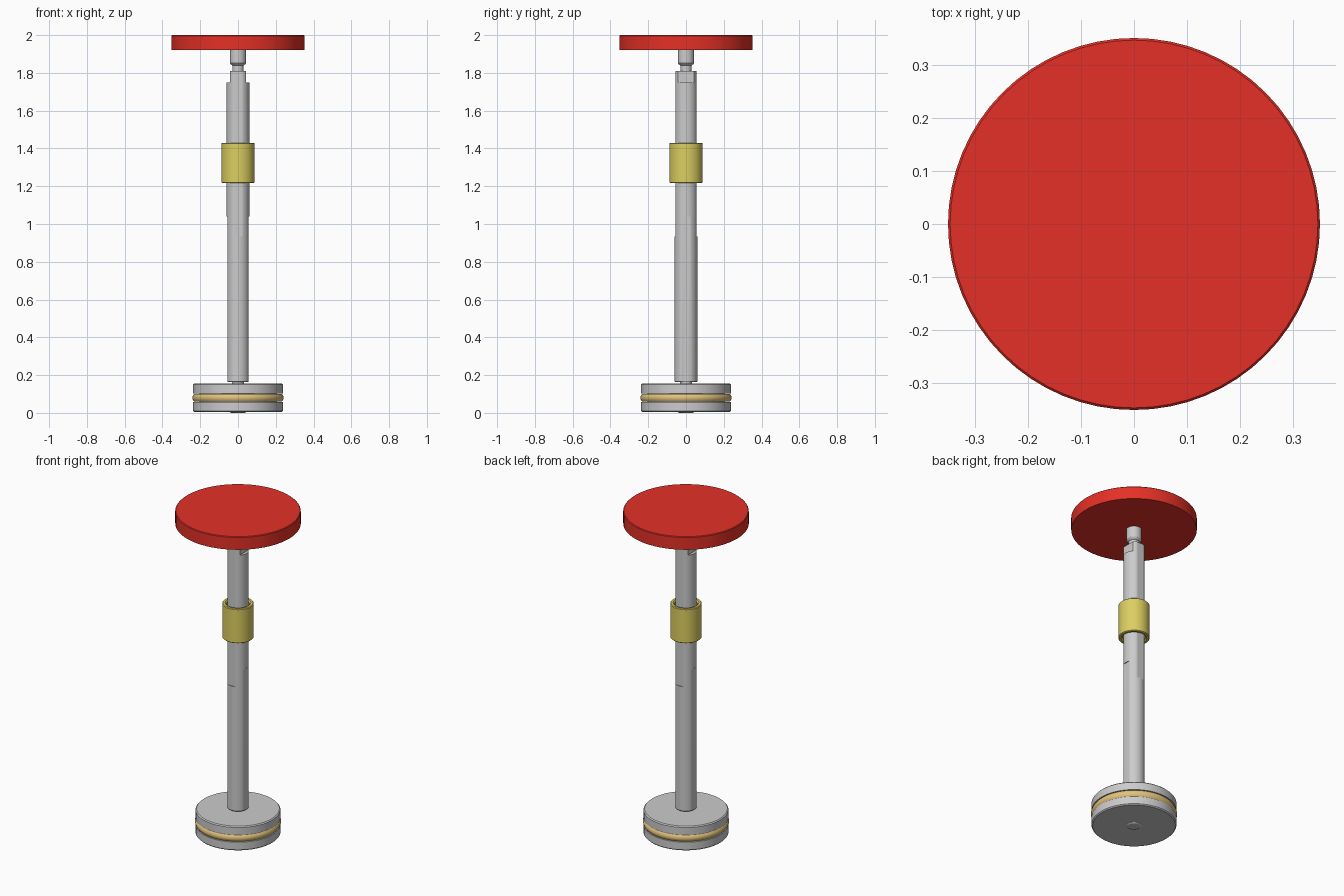
import bpy, bmesh, math

if "Cube" in bpy.data.objects:
    bpy.data.objects.remove(bpy.data.objects["Cube"])

SEG = 64


def material(name, color):
    m = bpy.data.materials.new(name)
    m.diffuse_color = (*color, 1)
    m.use_nodes = True
    m.node_tree.nodes["Principled BSDF"].inputs["Base Color"].default_value = m.diffuse_color
    return m


def lathe(name, rings, mat=None, closed=False):
    """Stack rings (z, radius, x limit, y limit) about z; limits cut flats."""
    bm = bmesh.new()
    loops = []
    for ring in rings:
        z, r, lx, ly = (*ring, 9, 9)[:4]
        loop = []
        for i in range(SEG):
            a = 2 * math.pi * i / SEG
            x, y = r * math.cos(a), r * math.sin(a)
            loop.append(bm.verts.new((max(-lx, min(lx, x)), max(-ly, min(ly, y)), z)))
        loops.append(loop)
    pairs = list(zip(loops, loops[1:]))
    if closed:
        pairs.append((loops[-1], loops[0]))
    else:
        bm.faces.new(loops[0])
        bm.faces.new(loops[-1])
    for a, b in pairs:
        for i in range(SEG):
            j = (i + 1) % SEG
            bm.faces.new((a[i], a[j], b[j], b[i]))
    # Merge the zero-height pieces left where ring sections coincide
    bmesh.ops.remove_doubles(bm, verts=bm.verts, dist=1e-5)
    bmesh.ops.recalc_face_normals(bm, faces=bm.faces)
    mesh = bpy.data.meshes.new(name)
    bm.to_mesh(mesh)
    bm.free()
    ob = bpy.data.objects.new(name, mesh)
    bpy.context.collection.objects.link(ob)
    if mat:
        mesh.materials.append(mat)
    bpy.ops.object.select_all(action='DESELECT')
    ob.select_set(True)
    bpy.context.view_layer.objects.active = ob
    bpy.ops.object.shade_smooth_by_angle(angle=math.radians(30))
    return ob


red = material("red", (0.78, 0.03, 0.02))
yellow = material("yellow", (0.72, 0.62, 0.12))
tan = material("tan", (0.76, 0.55, 0.2))

# Rod: side flats on the lower part, front and back flats on the upper part
R, F, N = 0.06, 0.055, 0.043
lathe("rod", [
    (0.14, 0.032), (0.163, 0.032), (0.163, R - 0.004, F), (0.167, R, F),
    (0.935, R, F), (0.935, R, F, F),
    (1.04, R, F, F), (1.04, R, 9, F),
    (1.75, R, 9, F), (1.75, R, N, F),
    (1.81, R, N, F), (1.81, 0.03),
    (1.84, 0.03), (1.845, 0.038), (1.853, 0.043), (1.925, 0.043)])

# Piston head with a groove for the seal
lathe("piston_head", [
    (0.005, 0.232), (0.011, 0.238), (0.058, 0.238), (0.058, 0.205),
    (0.102, 0.205), (0.102, 0.238), (0.149, 0.238), (0.155, 0.232)])

# Screw end under the piston
lathe("piston_screw_end", [(0.0, 0.036), (0.004, 0.042), (0.02, 0.042)])

# Seal ring
lathe("seal_ring", [(0.06, 0.2), (0.06, 0.233), (0.068, 0.239), (0.08, 0.242),
                    (0.092, 0.239), (0.1, 0.233), (0.1, 0.2)], tan, True)

# Sliding collar
lathe("collar", [(1.225, 0.064), (1.217, 0.072), (1.217, 0.084), (1.221, 0.088),
                 (1.426, 0.088), (1.43, 0.084), (1.43, 0.072), (1.422, 0.064)],
      yellow, True)

# Push button disc
lathe("button_disc", [(1.92, 0.352), (1.996, 0.352), (2.0, 0.348)], red)
